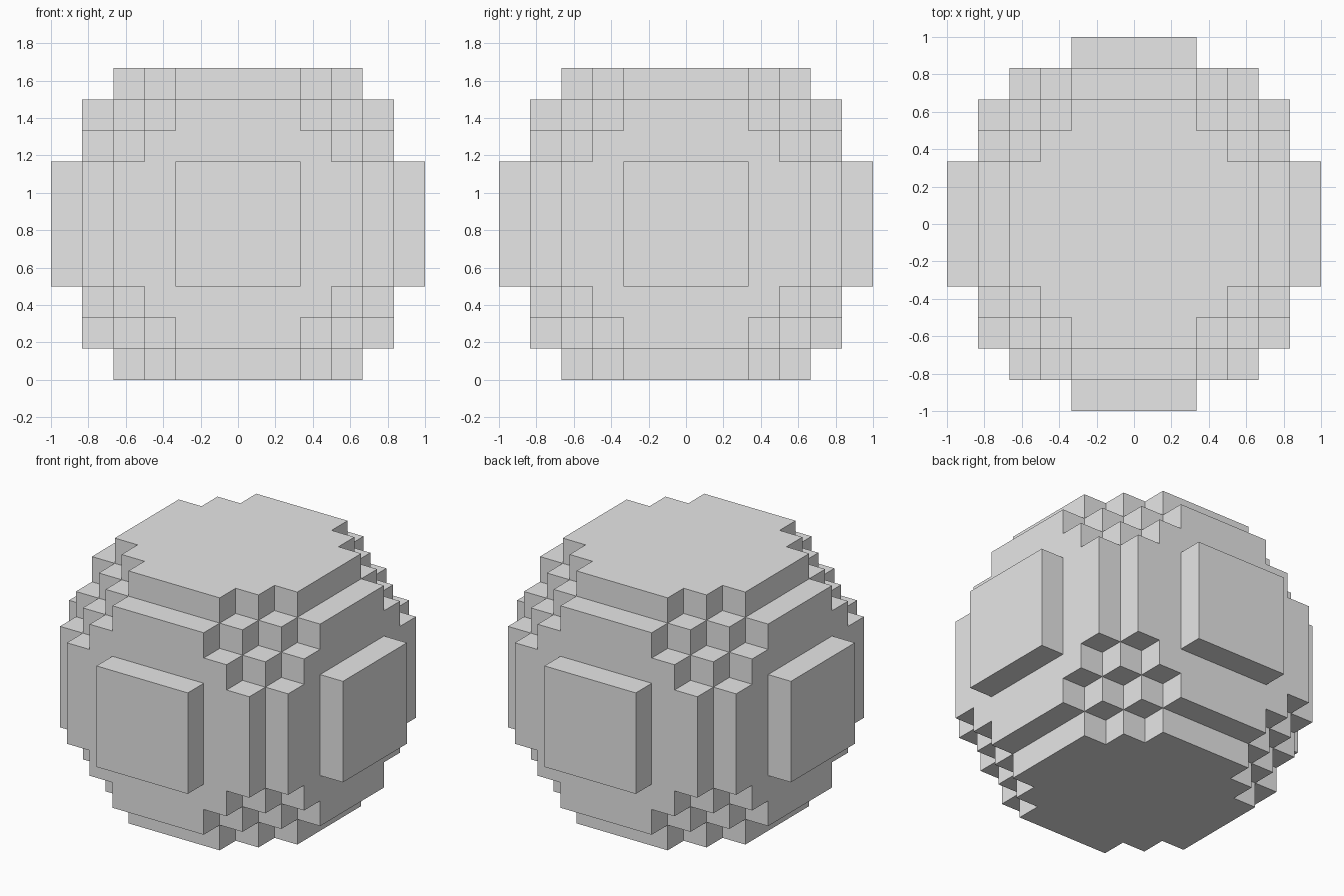
import bpy
import bmesh
import math
from itertools import product
from mathutils import Vector

UNIT = 1 / 6          # edge of one block
RADIUS = 6            # ball radius in blocks
HALF_HEIGHT = 5       # top and bottom are cut flat here

cube = bpy.data.objects.get("Cube")
if cube:
    bpy.data.objects.remove(cube, do_unlink=True)

# Material
grey = bpy.data.materials.new("plain_grey")
grey.use_nodes = True
colour = (0.8, 0.8, 0.8, 1)
grey.diffuse_color = colour
for node in grey.node_tree.nodes:
    if node.type == 'BSDF_PRINCIPLED':
        node.inputs["Base Color"].default_value = colour


def block_cells():
    """Blocks whose centres lie inside the ball, between the flat ends."""
    span = range(-RADIUS, RADIUS)
    cells = set()
    for cell in product(span, span, range(-HALF_HEIGHT, HALF_HEIGHT)):
        centre = Vector(cell) + Vector((0.5, 0.5, 0.5))
        if centre.length < RADIUS:
            cells.add(cell)
    return cells


def add_outer_faces(bm, cells):
    """Add only the block sides that have no neighbour."""
    corners = {}

    def corner(p):
        key = tuple(round(c) for c in p)
        if key not in corners:
            x, y, z = key
            corners[key] = bm.verts.new(Vector((x, y, z + HALF_HEIGHT)) * UNIT)
        return corners[key]

    for cell in cells:
        for axis, side in product(range(3), (-1, 1)):
            step = [0, 0, 0]
            step[axis] = side
            if tuple(c + s for c, s in zip(cell, step)) in cells:
                continue
            u, v = Vector(), Vector()
            u[(axis + 1) % 3] = 1
            v[(axis + 2) % 3] = 1
            start = Vector(cell)
            start[axis] += max(side, 0)
            quad = [start, start + u, start + u + v, start + v]
            if side < 0:
                quad.reverse()
            bm.faces.new([corner(p) for p in quad])


# Stepped ball, with the flat panels standing out on its four sides
bm = bmesh.new()
add_outer_faces(bm, block_cells())
bmesh.ops.dissolve_limit(bm, angle_limit=math.radians(1),
                         verts=bm.verts[:], edges=bm.edges[:])
mesh = bpy.data.meshes.new("block_ball")
bm.to_mesh(mesh)
bm.free()
mesh.materials.append(grey)
ball = bpy.data.objects.new("block_ball", mesh)
bpy.context.collection.objects.link(ball)
